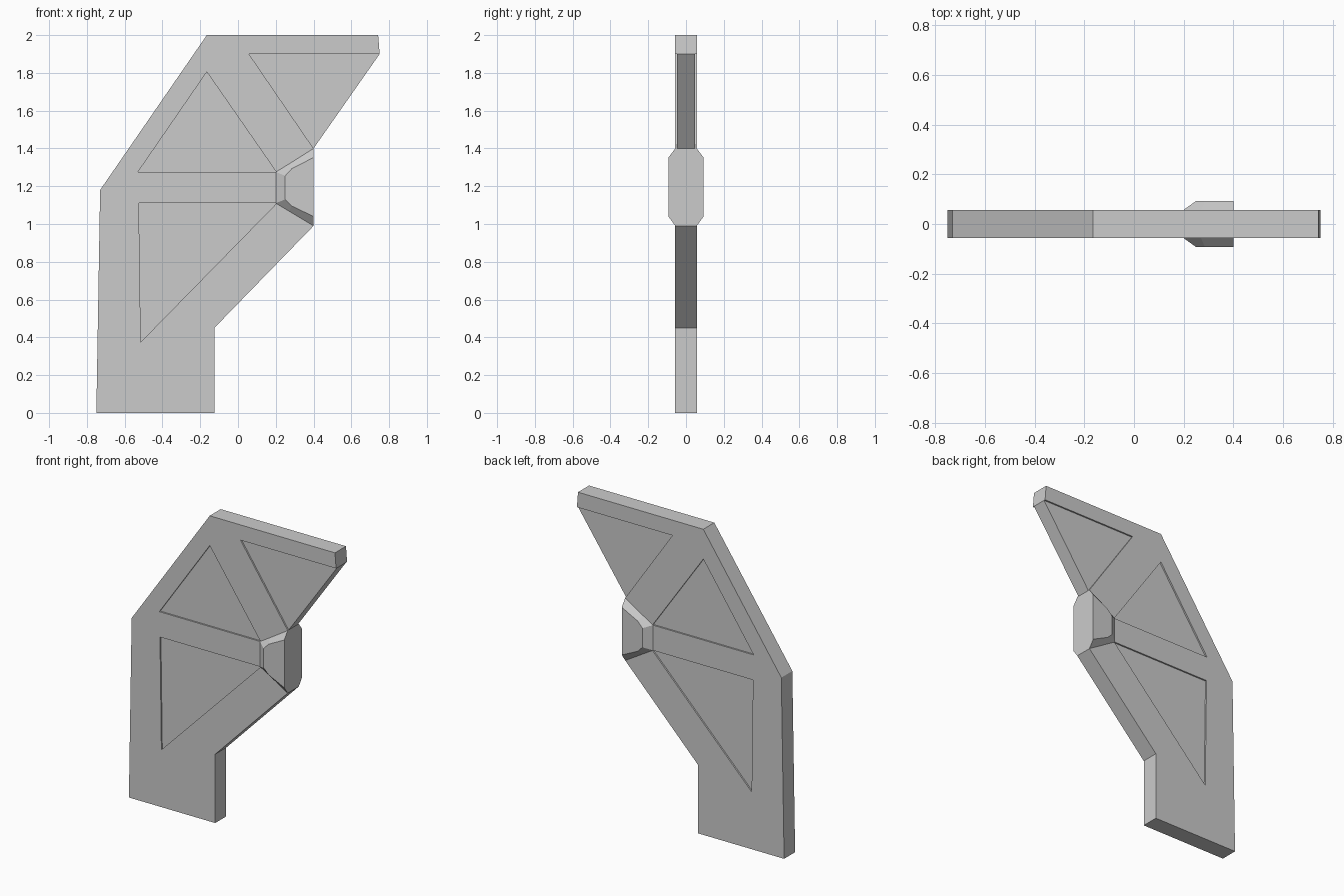
import bpy, bmesh

if "Cube" in bpy.data.objects:
    bpy.data.objects.remove(bpy.data.objects["Cube"])

HALF = 0.057     # half thickness of the plate
BOSS = 0.093     # half thickness of the raised hub
DEPTH = 0.010    # depth of the triangular pockets


def make_object(name, bm):
    bmesh.ops.recalc_face_normals(bm, faces=bm.faces[:])
    mesh = bpy.data.meshes.new(name)
    bm.to_mesh(mesh)
    bm.free()
    obj = bpy.data.objects.new(name, mesh)
    bpy.context.collection.objects.link(obj)
    return obj


def loft(name, sections):
    """Join equal-length (y, xz-profile) sections into a closed solid."""
    bm = bmesh.new()
    rings = [[bm.verts.new((x, y, z)) for x, z in pts] for y, pts in sections]
    n = len(rings[0])
    for a, b in zip(rings, rings[1:]):
        for i in range(n):
            j = (i + 1) % n
            bm.faces.new((a[i], a[j], b[j], b[i]))
    bm.faces.new(rings[0])
    bm.faces.new(rings[-1])
    return make_object(name, bm)


# Main plate
outline = [(-0.75, 0), (-0.125, 0), (-0.125, 0.45), (0.40, 0.99), (0.40, 1.40),
           (0.75, 1.90), (0.742, 2.0), (-0.165, 2.0), (-0.73, 1.18)]
plate = loft("bracket_plate", [(-HALF, outline), (HALF, outline)])

# Shallow triangular pockets on both sides (the upper one runs out at the edge)
pockets = [
    [(-0.53, 1.275), (0.203, 1.275), (-0.165, 1.805)],
    [(-0.525, 1.11), (0.205, 1.11), (-0.515, 0.375)],
    [(0.058, 1.90), (0.90, 1.90), (0.434, 1.35)],
]
for tri in pockets:
    for s in (-1, 1):
        cutter = loft("pocket_cutter", [(s * (HALF - DEPTH), tri), (s * (HALF + 0.05), tri)])
        cutter.hide_render = True
        mod = plate.modifiers.new("pocket", 'BOOLEAN')
        mod.operation = 'DIFFERENCE'
        mod.solver = 'EXACT'
        mod.object = cutter
        bpy.context.view_layer.objects.active = plate
        bpy.ops.object.modifier_apply(modifier=mod.name)
        bpy.data.objects.remove(cutter)

# Raised hub with chamfered rim, standing out on both sides
base = [(0.40, 0.99), (0.40, 1.40), (0.27, 1.318), (0.20, 1.275), (0.20, 1.11), (0.27, 1.068)]
top = [(0.40, 1.04), (0.40, 1.352), (0.285, 1.293), (0.25, 1.255), (0.25, 1.13), (0.285, 1.095)]
loft("hub_block", [(-BOSS, top), (-HALF, base), (HALF, base), (BOSS, top)])
